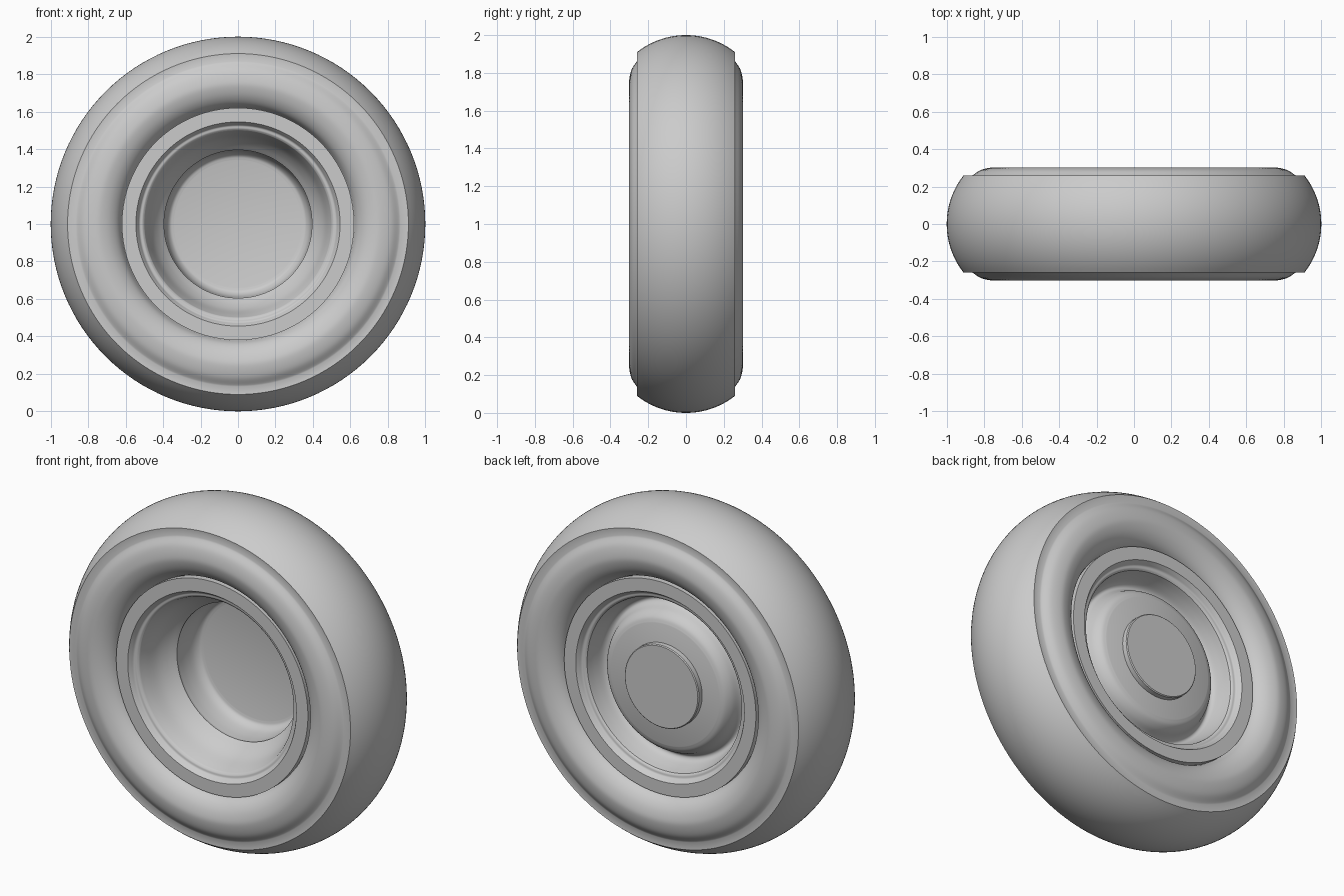
import bpy, bmesh, math
from mathutils import Vector

cube = bpy.data.objects.get("Cube")
if cube:
    bpy.data.objects.remove(cube, do_unlink=True)

STEPS = 128

grey = bpy.data.materials.new("plain grey")
grey.use_nodes = True
colour = (0.6, 0.6, 0.6, 1)
grey.diffuse_color = colour
grey.node_tree.nodes["Principled BSDF"].inputs["Base Color"].default_value = colour


def smooth_run(points, cuts=5):
    """Smooth curve through (radius, depth) points."""
    p = [Vector(q) for q in points]
    p = [2 * p[0] - p[1]] + p + [2 * p[-1] - p[-2]]
    out = []
    for a, b, c, d in zip(p, p[1:], p[2:], p[3:]):
        for i in range(cuts):
            t = i / cuts
            out.append(0.5 * (2 * b + (c - a) * t + (2 * a - 5 * b + 4 * c - d) * t * t
                              + (3 * b - a - 3 * c + d) * t ** 3))
    return out + [p[-2]]


def lathe(name, profile, closed=False):
    """Turn a (radius, depth) profile around the axle."""
    bm = bmesh.new()
    verts = [bm.verts.new((max(r, 0), y, 0)) for r, y in profile]
    edges = [bm.edges.new(pair) for pair in zip(verts, verts[1:])]
    if closed:
        edges.append(bm.edges.new((verts[-1], verts[0])))
    bmesh.ops.spin(bm, geom=verts + edges, cent=(0, 0, 0), axis=(0, 1, 0),
                   angle=math.tau, steps=STEPS, use_merge=True)
    bmesh.ops.remove_doubles(bm, verts=bm.verts, dist=0.0002)
    bmesh.ops.recalc_face_normals(bm, faces=bm.faces)
    mesh = bpy.data.meshes.new(name)
    bm.to_mesh(mesh)
    bm.free()
    mesh.materials.append(grey)
    obj = bpy.data.objects.new(name, mesh)
    bpy.context.collection.objects.link(obj)
    obj.location.z = 1
    bpy.ops.object.select_all(action='DESELECT')
    obj.select_set(True)
    bpy.context.view_layer.objects.active = obj
    bpy.ops.object.shade_smooth_by_angle(angle=math.radians(35))
    return obj


def flip(points):
    return [(r, -y) for r, y in reversed(points)]


# Tyre: domed tread between two bulging sidewalls
crown, half_width = 0.42, 0.26
tread = []
for i in range(25):
    y = -half_width + 2 * half_width * i / 24
    tread.append((1 - crown + math.sqrt(crown ** 2 - y ** 2), y))
sidewall = [(0.868, 0.257)] + smooth_run(
    [(0.86, 0.261), (0.82, 0.287), (0.77, 0.3), (0.73, 0.299),
     (0.68, 0.28), (0.64, 0.245), (0.615, 0.19)])
lathe("tyre", flip(sidewall) + tread + sidewall + [(0.57, 0.15), (0.57, -0.15)], closed=True)

# Rim: flanged shell, deep dish in front and shallow groove behind
flange = [(0.62, 0.19), (0.62, 0.24), (0.545, 0.24)]
lip = smooth_run([(0.535, 0.226), (0.525, 0.212), (0.51, 0.208), (0.5, 0.2)])
front_dish = smooth_run([(0.5, -0.2), (0.485, -0.16), (0.46, -0.09), (0.43, -0.04), (0.395, 0)])
dish_floor = smooth_run([(0.397, 0.004), (0.395, 0.07), (0.385, 0.13), (0.365, 0.163), (0.34, 0.172)])
back_groove = smooth_run([(0.5, 0.2), (0.488, 0.15), (0.47, 0.1), (0.447, 0.085),
                          (0.425, 0.105), (0.405, 0.15), (0.38, 0.18), (0.35, 0.193)])
front = [(0.62, -0.19)] + [(r, -y) for r, y in flange[1:] + [tuple(v) for v in lip[:-1]]]
back = [tuple(v) for v in flange + lip[:-1]]
lathe("rim", [(0, 0.172)] + dish_floor[::-1] + front_dish[::-1] + front[::-1]
      + back + back_groove + [(0, 0.193)])

# Hub cap on the back
lathe("hub_cap", [(0, 0.18), (0.24, 0.18), (0.24, 0.222), (0.235, 0.227), (0, 0.227)])
